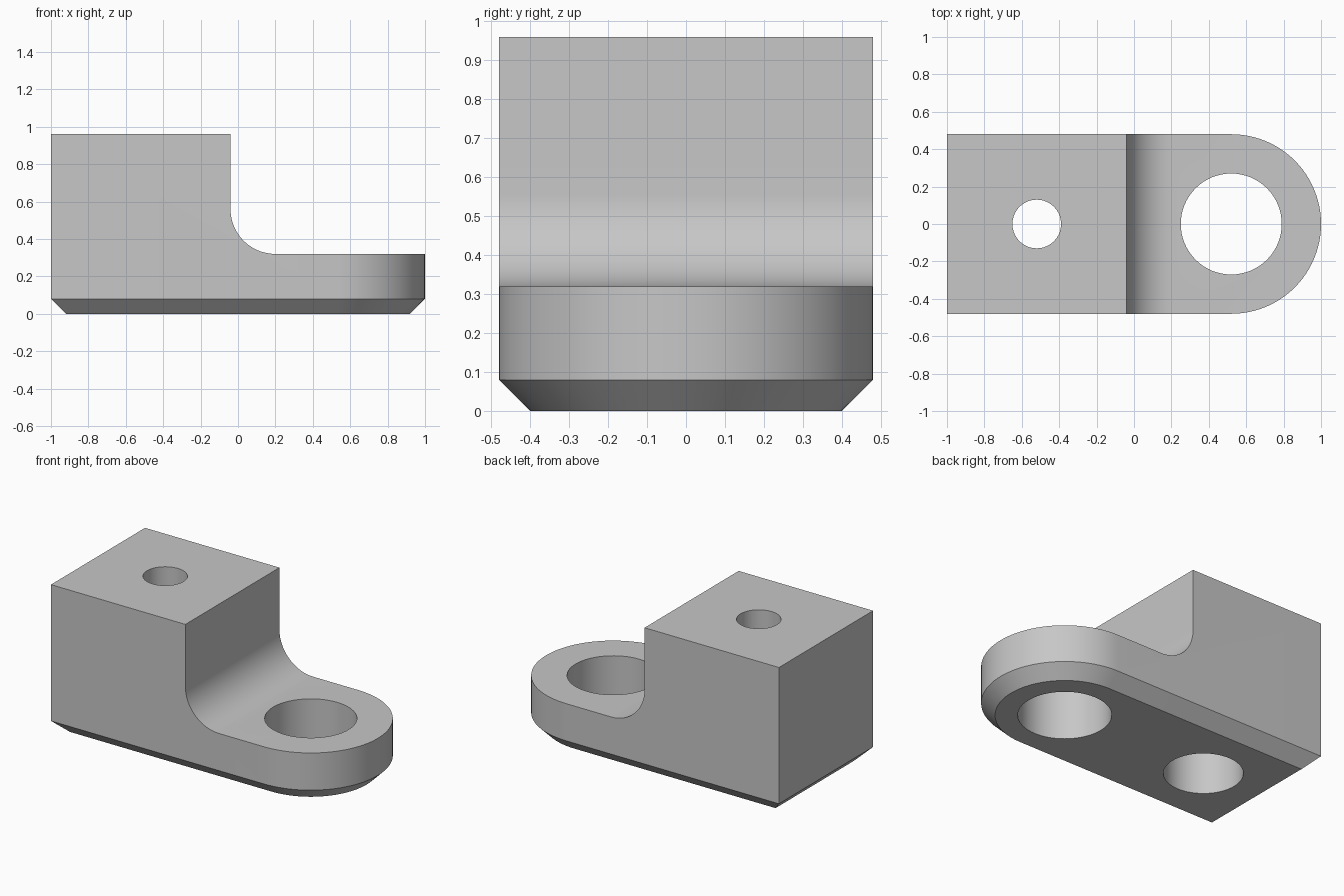
import bpy, bmesh
from math import pi, cos, sin, radians

cube = bpy.data.objects.get("Cube")
if cube:
    bpy.data.objects.remove(cube, do_unlink=True)

grey = bpy.data.materials.new("light grey")
grey.use_nodes = True
colour = (0.57, 0.57, 0.57, 1)
grey.diffuse_color = colour
grey.node_tree.nodes["Principled BSDF"].inputs["Base Color"].default_value = colour

HALF_WIDTH = 0.48
CHAMFER = 0.08
HEIGHT = 0.96


def loft(name, rings):
    """Solid through matching rings of points, capped at both ends."""
    bm = bmesh.new()
    loops = [[bm.verts.new(p) for p in ring] for ring in rings]
    n = len(loops[0])
    for low, high in zip(loops, loops[1:]):
        for i in range(n):
            j = (i + 1) % n
            bm.faces.new((low[i], low[j], high[j], high[i]))
    bm.faces.new(loops[0][::-1])
    bm.faces.new(loops[-1])
    bmesh.ops.recalc_face_normals(bm, faces=bm.faces)
    mesh = bpy.data.meshes.new(name)
    bm.to_mesh(mesh)
    bm.free()
    mesh.materials.append(grey)
    obj = bpy.data.objects.new(name, mesh)
    bpy.context.collection.objects.link(obj)
    return obj


def arc(cx, cy, r, start, end, steps):
    for i in range(steps + 1):
        a = start + (end - start) * i / steps
        yield cx + r * cos(a), cy + r * sin(a)


def outline(inset, z):
    """Square at the back end, half round at the other."""
    r = HALF_WIDTH - inset
    x = -1 + inset
    pts = [(x, -r), *arc(0.52, 0, r, -pi / 2, pi / 2, 48), (x, r)]
    return [(px, py, z) for px, py in pts]


def bore(name, x, r, bottom, top):
    circle = list(arc(x, 0, r, 0, 2 * pi, 64))[:-1]
    return loft(name, [[(px, py, z) for px, py in circle] for z in (bottom, top)])


# Body with a chamfered underside
body = loft("clamp_foot_body", [outline(CHAMFER, 0), outline(0, CHAMFER), outline(0, HEIGHT)])

# Step with a concave fillet, then the bores
step = [(-0.04, 1.2), *arc(0.2, 0.56, 0.24, pi, 1.5 * pi, 24), (1.3, 0.32), (1.3, 1.2)]
cutters = [
    loft("step_cutter", [[(x, y, z) for x, z in step] for y in (-0.7, 0.7)]),
    bore("large_hole_cutter", 0.52, 0.27, -0.1, 0.6),
    bore("screw_hole_cutter", -0.52, 0.13, -0.1, 1.1),
    bore("counterbore_cutter", -0.52, 0.23, -0.1, 0.56),
]

bpy.ops.object.select_all(action="DESELECT")
body.select_set(True)
bpy.context.view_layer.objects.active = body
for cutter in cutters:
    cutter.hide_render = True
    mod = body.modifiers.new(cutter.name, "BOOLEAN")
    mod.operation = "DIFFERENCE"
    mod.solver = "EXACT"
    mod.object = cutter
    bpy.ops.object.modifier_apply(modifier=mod.name)
    bpy.data.objects.remove(cutter, do_unlink=True)

bpy.ops.object.shade_smooth_by_angle(angle=radians(30))
